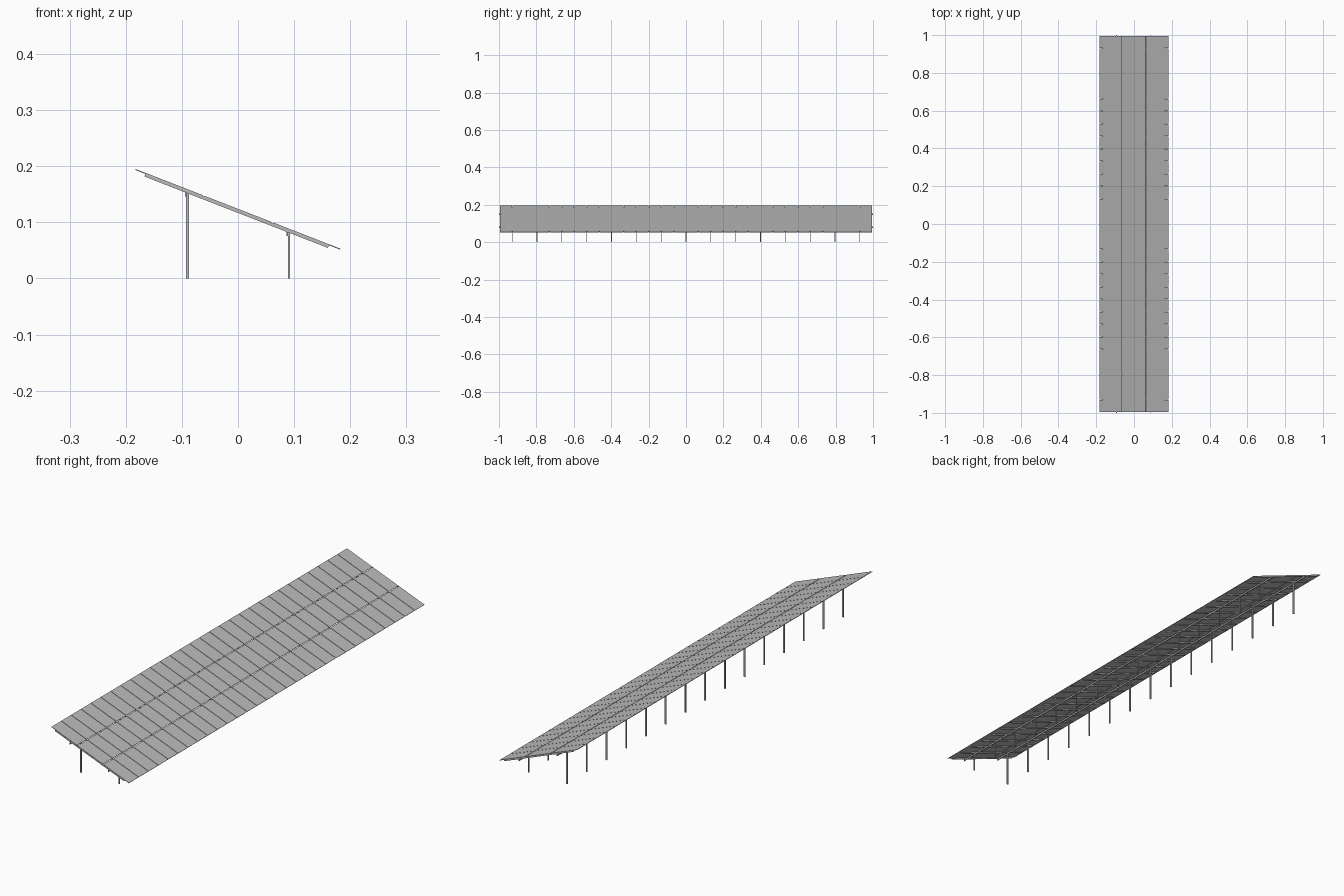
import bpy, bmesh, math
from mathutils import Matrix, Vector

if "Cube" in bpy.data.objects:
    bpy.data.objects.remove(bpy.data.objects["Cube"])

TILT = math.atan2(0.142, 0.365)
SLOPE = 0.3917                      # table length down the slope
COLS, ROWS = 30, 3
HALF = 0.996                        # half length of the panel field
PITCH = 2 * HALF / COLS
FRAME = Matrix.Translation((0, 0, 0.124)) @ Matrix.Rotation(TILT, 4, 'Y')
FLAT = Matrix.Identity(4)

grey = bpy.data.materials.new("mid grey")
grey.diffuse_color = (0.5, 0.5, 0.5, 1)
grey.use_nodes = True
grey.node_tree.nodes["Principled BSDF"].inputs["Base Color"].default_value = grey.diffuse_color


def boxes(name, items, frame=FLAT):
    """One object made of boxes, each given as (centre, size)."""
    bm = bmesh.new()
    for centre, size in items:
        m = frame @ Matrix.Translation(Vector(centre)) @ Matrix.Diagonal((*size, 1))
        bmesh.ops.create_cube(bm, size=1, matrix=m)
    mesh = bpy.data.meshes.new(name)
    bm.to_mesh(mesh)
    bm.free()
    mesh.materials.append(grey)
    ob = bpy.data.objects.new(name, mesh)
    bpy.context.collection.objects.link(ob)
    return ob


# Panels: three rows up the slope, separated by narrow gaps
row_gap, col_gap, thick = 0.003, 0.002, 0.0018
row_len = (SLOPE - (ROWS - 1) * row_gap) / ROWS
boxes("solar_panels", [
    (((r - (ROWS - 1) / 2) * (row_len + row_gap),
      -HALF + (c + 0.5) * PITCH, -thick / 2),
     (row_len, PITCH - col_gap, thick))
    for r in range(ROWS) for c in range(COLS)], FRAME)

# Rafters: sloping rails beneath the panel joints
depth = 0.005
boxes("rafters", [
    ((-0.001, max(-HALF + 0.002, min(HALF - 0.002, -HALF + i * PITCH)), -thick - depth / 2),
     (0.351, 0.003, depth))
    for i in range(COLS + 1)], FRAME)

# Purlins: long beams beside the post tops
boxes("purlins", [((-0.0925, 0, 0.1495), (0.004, 2.0, 0.007)),
                  ((0.0880, 0, 0.0795), (0.003, 2.0, 0.007))])

# Posts: tall at the back of the slope, short at the front
post_y = [(-7 + i) * 2 * PITCH for i in range(15)]
for name, x, width, top in (("tall_posts", -0.09, 0.006, 0.153),
                            ("short_posts", 0.091, 0.004, 0.083)):
    boxes(name, [((x, y, top / 2), (width, 0.004, top)) for y in post_y])
